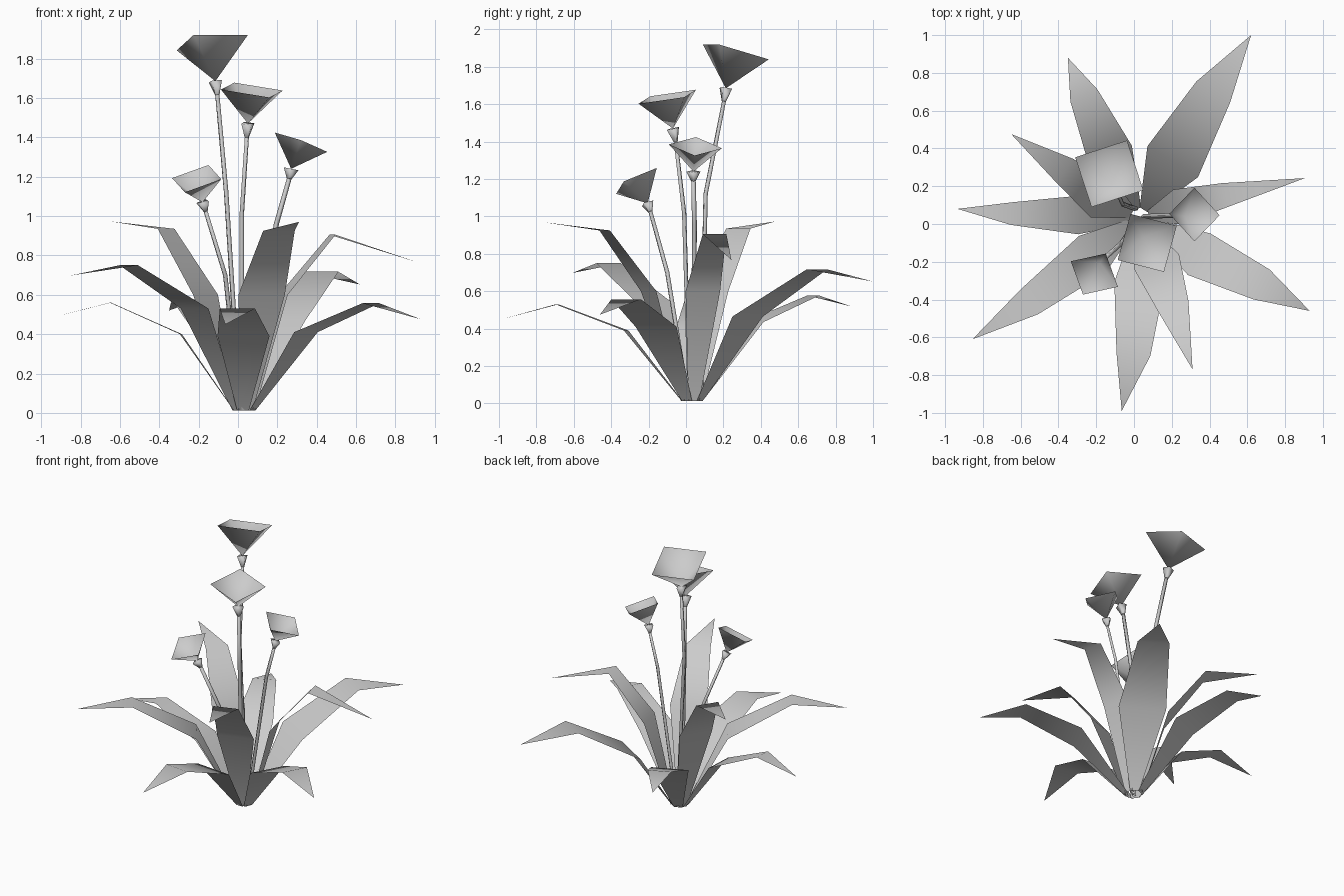
import bpy
import math
from mathutils import Vector

if "Cube" in bpy.data.objects:
    bpy.data.objects.remove(bpy.data.objects["Cube"])

grey = bpy.data.materials.new("soft_grey")
grey.diffuse_color = (0.6, 0.6, 0.6, 1)
grey.use_nodes = True
grey.node_tree.nodes["Principled BSDF"].inputs["Base Color"].default_value = grey.diffuse_color
ROOT = Vector((0.03, 0.03, 0.012))


def make(name, verts, faces):
    me = bpy.data.meshes.new(name)
    me.from_pydata([tuple(v) for v in verts], [], faces)
    me.materials.append(grey)
    for p in me.polygons:
        p.use_smooth = True
    ob = bpy.data.objects.new(name, me)
    bpy.context.collection.objects.link(ob)
    return ob


def square(centre, axis, radius, azimuth=0.0):
    """Four corners around centre, in the plane square to axis."""
    a = axis.normalized()
    u = Vector((math.cos(azimuth), math.sin(azimuth), 0))
    u = (u - a * u.dot(a)).normalized()
    v = a.cross(u)
    return [centre + d * radius for d in (u, v, -u, -v)]


def tube(name, stations, azimuth=0.0):
    """Four-sided tube through (point, radius) stations."""
    verts, faces = [], []
    n = len(stations)
    for i, (p, r) in enumerate(stations):
        axis = stations[min(i + 1, n - 1)][0] - stations[max(i - 1, 0)][0]
        verts += square(p, axis, r, azimuth)
    for i in range(n - 1):
        for k in range(4):
            m = (k + 1) % 4
            faces.append((4 * i + k, 4 * i + m, 4 * i + 4 + m, 4 * i + 4 + k))
    faces.append(tuple(range(4 * n - 4, 4 * n)))
    return make(name, verts, faces)


def leaf(name, lower, upper, tip):
    """Flat blade: narrow root, two cross-sections (x, y, z, width), pointed tip."""
    tip = Vector(tip)
    out = tip - ROOT
    out.z = 0
    out.normalize()
    right = Vector((out.y, -out.x, 0))
    root = ROOT + out * 0.05
    verts = []
    for x, y, z, w in ((*root, 0.06), lower, upper):
        c = Vector((x, y, z))
        verts += [c - right * w / 2, c + right * w / 2]
    verts.append(tip)
    make(name, verts, [(0, 1, 3, 2), (2, 3, 5, 4), (4, 5, 6)])


# Arching leaves
leaves = [
    ((.205, .33, .465, .314), (.42, .70, .717, .21), (.62, 1.0, .652)),
    ((.23, .09, .60, .19), (.48, .153, .905, .13), (.905, .243, .767)),
    ((.345, -.16, .41, .25), (.675, -.32, .557, .18), (.93, -.46, .475)),
    ((.12, -.20, .60, .25), (.208, -.435, .925, .17), (.31, -.77, .97)),
    ((-.22, -.16, .53, .24), (-.555, -.413, .75, .16), (-.855, -.61, .697)),
    ((.028, -.32, .39, .265), (-.003, -.69, .53, .18), (-.065, -.99, .449)),
    ((-.29, .048, .40, .205), (-.648, .055, .56, .12), (-.935, .08, .487)),
    ((-.165, .13, .60, .23), (-.365, .28, .935, .155), (-.65, .476, .973)),
    ((-.125, .363, .435, .25), (-.265, .68, .577, .157), (-.35, .88, .52)),
]
for i, (lower, upper, tip) in enumerate(leaves):
    leaf(f"leaf_{i + 1}", lower, upper, tip)

# Flowers: rim centre, cup bottom, rim radius, rim turn, sepal bottom, stem bend, stem foot
flowers = [
    ((-.131, .266, 1.88), (-.115, .213, 1.685), .204, -28,
     (-.105, .203, 1.615), (-.06, .105, 1.12), (.01, .08, .02)),
    ((.07, -.10, 1.64), (.05, -.07, 1.47), .181, 30,
     (.045, -.055, 1.40), (.02, -.01, 1.02), (.02, .02, .02)),
    ((.32, .05, 1.375), (.27, .04, 1.24), .142, 0,
     (.26, .04, 1.19), (.195, .045, .96), (.05, .04, .02)),
    ((-.21, -.265, 1.19), (-.18, -.205, 1.07), .142, -29,
     (-.165, -.19, 1.025), (-.065, -.10, .70), (.01, .01, .02)),
]
for i, (rim, bottom, radius, turn, sepal, bend, foot) in enumerate(flowers):
    rim, bottom, sepal, bend, foot = map(Vector, (rim, bottom, sepal, bend, foot))
    turn = math.radians(turn)
    n = i + 1
    # open four-cornered cup
    make(f"flower_cup_{n}", [bottom] + square(rim, rim - bottom, radius, turn),
         [(0, k + 1, (k + 1) % 4 + 1) for k in range(4)][::1])
    # sepal flaring up to the cup
    tube(f"sepal_{n}", [(sepal, .013), (bottom, .038)], turn)
    # thin bent stem
    tube(f"stem_{n}", [(foot, .013), (bend, .013), (sepal, .012)], turn)
